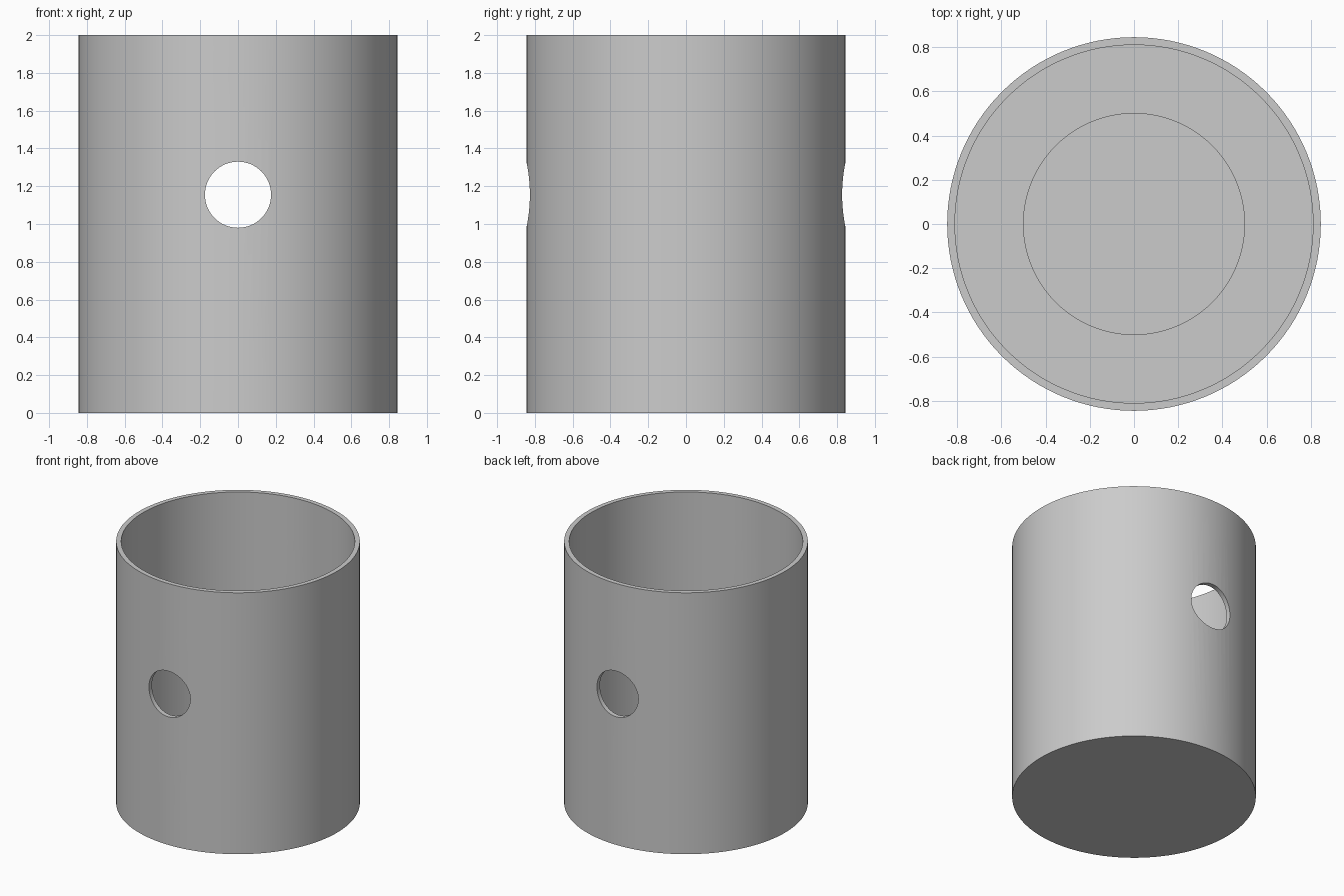
import bpy, math

if "Cube" in bpy.data.objects:
    bpy.data.objects.remove(bpy.data.objects["Cube"])

R_OUT, R_IN, R_POCKET = 0.845, 0.81, 0.5
HEIGHT, FLOOR, POCKET = 2.0, 0.17, 0.08
HOLE_R, HOLE_Z = 0.175, 1.155

grey = bpy.data.materials.new("plain grey")
grey.diffuse_color = (0.6, 0.6, 0.6, 1)
grey.use_nodes = True
grey.node_tree.nodes["Principled BSDF"].inputs["Base Color"].default_value = grey.diffuse_color


def cylinder(name, radius, z0, z1, sides=128):
    bpy.ops.mesh.primitive_cylinder_add(
        vertices=sides, radius=radius, depth=z1 - z0, location=(0, 0, (z0 + z1) / 2))
    ob = bpy.context.object
    ob.name = name
    ob.data.materials.append(grey)
    return ob


# Solid body, closed at the bottom
body = cylinder("piston_body", R_OUT, 0, HEIGHT)

# Main bore, shallow round pocket in its floor, and cross pin hole
bore = cylinder("bore_cutter", R_IN, FLOOR, HEIGHT + 0.2)
pocket = cylinder("pocket_cutter", R_POCKET, POCKET, FLOOR + 0.2)
pin = cylinder("pin_hole_cutter", HOLE_R, -1.2, 1.2, 64)
pin.location = (0, 0, HOLE_Z)
pin.rotation_euler = (math.pi / 2, 0, 0)

for cutter in (bore, pocket, pin):
    cut = body.modifiers.new(cutter.name, 'BOOLEAN')
    cut.operation = 'DIFFERENCE'
    cut.solver = 'EXACT'
    cut.object = cutter
    cutter.hide_render = True

# Apply the cuts and remove the cutters
bpy.ops.object.select_all(action='DESELECT')
body.select_set(True)
bpy.context.view_layer.objects.active = body
for name in [m.name for m in body.modifiers]:
    bpy.ops.object.modifier_apply(modifier=name)
for cutter in (bore, pocket, pin):
    bpy.data.objects.remove(cutter)

# Smooth round walls with crisp rims
bpy.ops.object.shade_smooth_by_angle(angle=math.radians(30))
